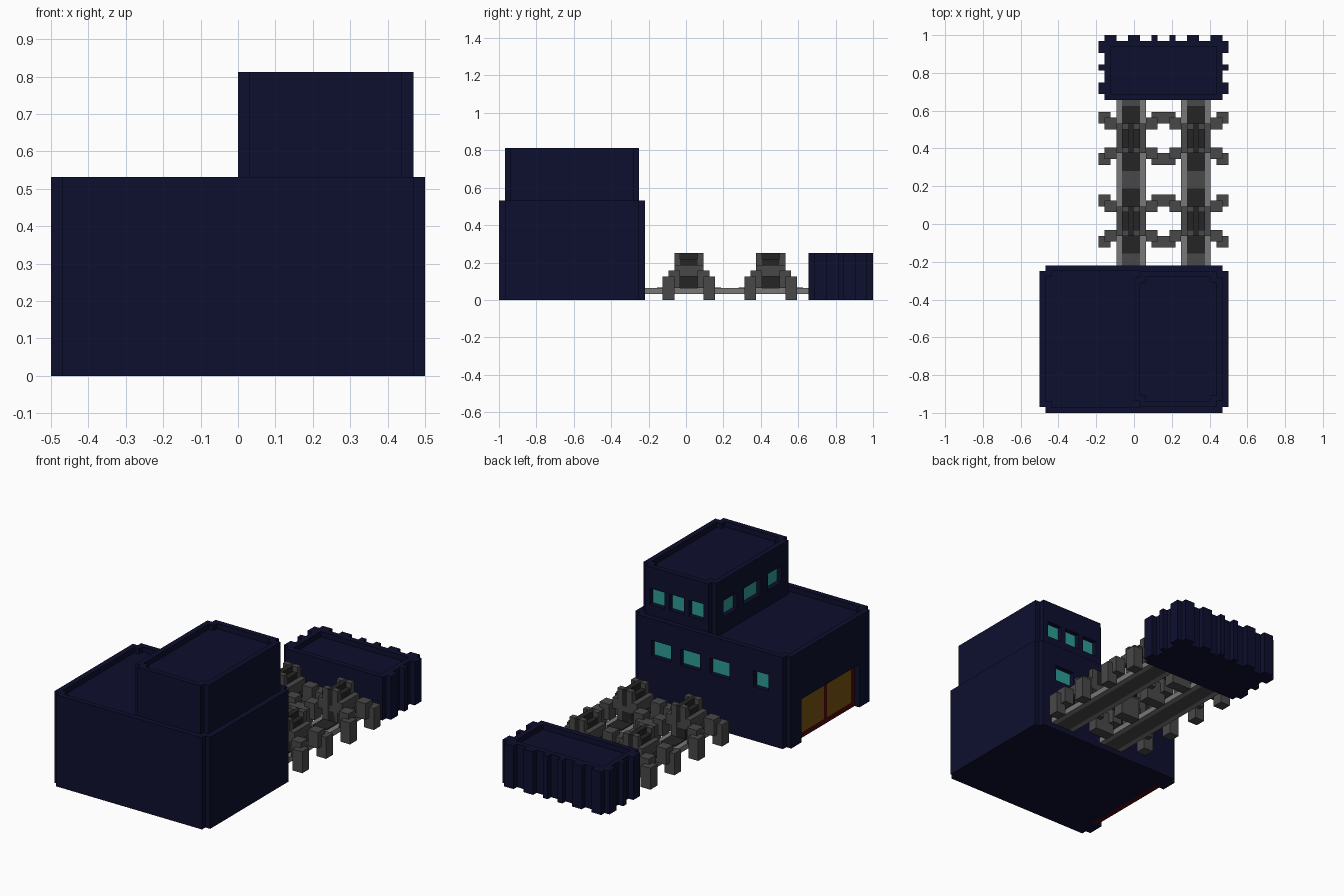
import bpy, bmesh

U = 1 / 32  # grid unit

cube = bpy.data.objects.get("Cube")
if cube:
    bpy.data.objects.remove(cube, do_unlink=True)


def material(name, rgb):
    m = bpy.data.materials.new(name)
    m.use_nodes = True
    m.diffuse_color = (*rgb, 1)
    bsdf = next(n for n in m.node_tree.nodes if n.type == 'BSDF_PRINCIPLED')
    bsdf.inputs["Base Color"].default_value = (*rgb, 1)
    bsdf.inputs["Roughness"].default_value = 0.9
    return m


NAVY = material("navy wall", (0.0042, 0.0047, 0.027))
TEAL = material("teal glass", (0.026, 0.33, 0.31))
AMBER = material("amber door", (0.18, 0.085, 0.005))
RED = material("dark red frame", (0.075, 0.002, 0.003))
LIGHT = material("light grey rail", (0.19, 0.19, 0.19))
GREY = material("mid grey metal", (0.065, 0.065, 0.065))
DARK = material("charcoal machine", (0.018, 0.018, 0.018))


def add_prism(bm, outline, z0, z1):
    """Extrude a counter-clockwise outline from z0 to z1."""
    face = bm.faces.new([bm.verts.new((x * U, y * U, z0 * U)) for x, y in outline])
    geo = bmesh.ops.extrude_face_region(bm, geom=[face])["geom"]
    top = [v for v in geo if isinstance(v, bmesh.types.BMVert)]
    bmesh.ops.translate(bm, verts=top, vec=(0, 0, (z1 - z0) * U))


def rect(x0, x1, y0, y1):
    return [(x0, y0), (x1, y0), (x1, y1), (x0, y1)]


def notched(x0, x1, y0, y1):
    """Rectangle with one unit cut out of each corner."""
    a, b, c, d = x0 + 1, x1 - 1, y0 + 1, y1 - 1
    return [(a, y0), (b, y0), (b, c), (x1, c), (x1, d), (b, d),
            (b, y1), (a, y1), (a, d), (x0, d), (x0, c), (a, c)]


def make(name, mat, prisms):
    """One object from a list of (outline, z0, z1)."""
    bm = bmesh.new()
    for p in prisms:
        add_prism(bm, *p)
    bmesh.ops.recalc_face_normals(bm, faces=bm.faces[:])
    me = bpy.data.meshes.new(name)
    bm.to_mesh(me)
    bm.free()
    ob = bpy.data.objects.new(name, me)
    bpy.context.collection.objects.link(ob)
    me.materials.append(mat)
    return ob


def box(x0, x1, y0, y1, z0, z1):
    return (rect(x0, x1, y0, y1), z0, z1)


def carve(ob, prisms):
    """Cut the prisms out of the object, then drop the cutter."""
    cutter = make("cutter", NAVY, prisms)
    cutter.hide_render = True
    mod = ob.modifiers.new("openings", 'BOOLEAN')
    mod.operation, mod.solver, mod.object = 'DIFFERENCE', 'EXACT', cutter
    bpy.context.view_layer.objects.active = ob
    bpy.ops.object.modifier_apply(modifier=mod.name)
    bpy.data.objects.remove(cutter, do_unlink=True)


# Window openings as (start, end) along the wall
HALL_BACK = [(8, 12), (2, 6), (-4, 0), (-12, -9)]
TOWER_BACK = [(10, 13), (6, 9), (2, 5)]
TOWER_SIDE = [(-15, -11), (-22, -17), (-28, -24)]

# Main hall with sunken roof, back windows and side doorway
hall = make("main_hall", NAVY, [(notched(-16, 16, -32, -7), 0, 17)])
carve(hall, [(notched(-15, 15, -31, -8), 16, 18)]
      + [box(a, b, -8, -6, 10, 13) for a, b in HALL_BACK]
      + [box(-17, -14, -28, -11, -1, 8)])
make("hall_windows", TEAL, [box(a, b, -8.1, -7.9, 10, 13) for a, b in HALL_BACK])

# Double doors in a red frame
make("door_panels", AMBER, [box(-15, -14, a, a + 7, 1, 8) for a in (-27, -19)])
make("door_frame", RED, [box(-15, -14, -28, -11, 0, 1)]
     + [box(-15, -14, a, a + 1, 1, 8) for a in (-28, -20, -12)])

# Upper storey
tower = make("upper_storey", NAVY, [(notched(0, 15, -31, -8), 15.5, 26)])
carve(tower, [(notched(1, 14, -30, -9), 25, 27)]
      + [box(a, b, -9, -7, 19, 22) for a, b in TOWER_BACK]
      + [box(-1, 1, a, b, 19, 22) for a, b in TOWER_SIDE])
make("upper_windows", TEAL,
     [box(a, b, -9.1, -8.9, 19, 22) for a, b in TOWER_BACK]
     + [box(0.9, 1.1, a, b, 19, 22) for a, b in TOWER_SIDE])

# End block with sunken roof and outer ribs
block = make("end_block", NAVY, [box(-5, 15, 21, 31, 0, 8)])
carve(block, [box(-4, 14, 22, 30, 7, 9)])
ribs = [box(a, b, 31, 32, 0, 8) for a, b in
        [(-5, -3), (-1, 1), (3, 4), (6, 7), (9, 11), (13, 15)]]
for x in (-6, 15):
    ribs += [box(x, x + 1, a, b, 0, 8) for a, b in [(22, 24), (26, 27), (29, 31)]]
make("end_block_ribs", NAVY, ribs)


def machine(cx, cy, tag):
    """Four-legged press straddling a belt, centred on (cx, cy)."""
    def at(x0, x1, y0, y1, z0, z1):
        return box(cx + x0, cx + x1, cy + y0, cy + y1, z0, z1)

    legs, posts = [], []
    for sx in (-1, 1):
        for sy in (-1, 1):
            def corner(x0, x1, y0, y1, z0, z1):
                xs, ys = sorted((sx * x0, sx * x1)), sorted((sy * y0, sy * y1))
                return at(*xs, *ys, z0, z1)
            legs += [corner(3.5, 5.5, 2.5, 4.5, 0, 4),   # foot
                     corner(2.5, 4.5, 1.5, 3.5, 2, 5)]   # knee
            posts.append(corner(0.5, 1.5, 1.5, 2.5, 2, 8))
    beams = [at(-3.5, 3.5, y, y + 1, 4, 5) for y in (-2.5, 1.5)]
    beams += [at(x, x + 1, -2.5, 2.5, 4, 6) for x in (-2.5, 1.5)]
    make("machine_legs_" + tag, GREY, legs + beams)
    make("machine_posts_" + tag, GREY, posts)
    make("machine_core_" + tag, DARK,
         [at(-1.5, 1.5, -1.5, 1.5, 2, 7), at(-0.5, 0.5, -2.5, 2.5, 2, 8),
          at(-1.5, 1.5, -2.5, 2.5, 2, 4), at(-1.5, 1.5, -5.5, 5.5, 2, 2.15)])


# Two belts with edge rails, two machines on each
for side, cx in (("right", -0.5), ("left", 10.5)):
    make("belt_" + side, GREY, [box(cx - 1.5, cx + 1.5, -7, 21, 1, 2)])
    make("belt_rails_" + side, LIGHT,
         [box(cx + s, cx + s + 1, -7, 21, 1, 2) for s in (-2.5, 1.5)])
    for end, cy in (("front", 0.5), ("back", 14.5)):
        machine(cx, cy, side + "_" + end)
